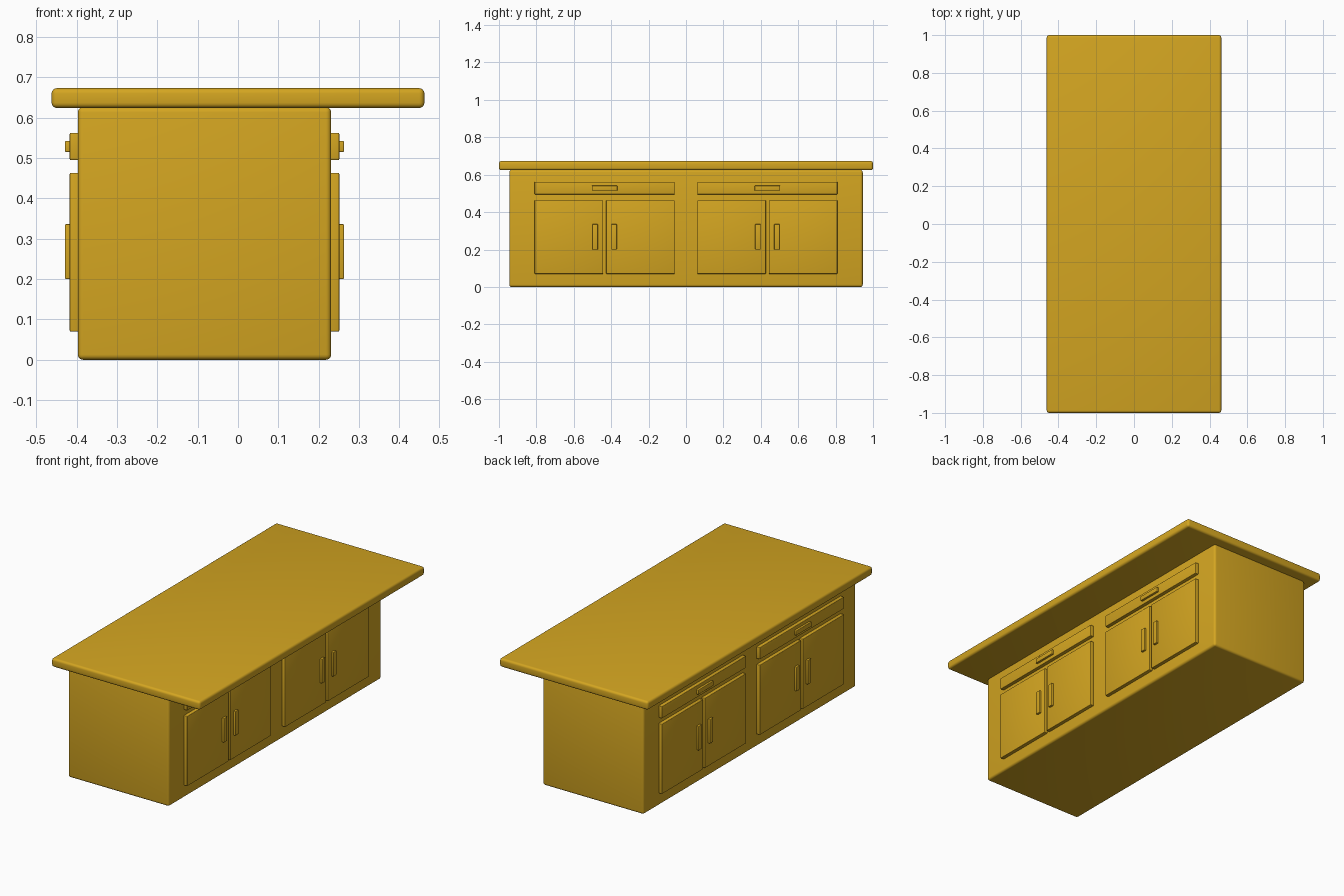
import bpy

if "Cube" in bpy.data.objects:
    bpy.data.objects.remove(bpy.data.objects["Cube"])

wood = bpy.data.materials.new("golden_wood")
wood.diffuse_color = (0.66, 0.38, 0.015, 1)
wood.use_nodes = True
wood.node_tree.nodes["Principled BSDF"].inputs["Base Color"].default_value = wood.diffuse_color

BODY_X = -0.083      # cabinet centre, offset under the worktop
HALF = 0.314         # half depth of the cabinet


def box(name, x, y, z, bevel, segments=3):
    """Bevelled box spanning the given (min, max) ranges."""
    bpy.ops.mesh.primitive_cube_add(size=1, location=[sum(r) / 2 for r in (x, y, z)])
    ob = bpy.context.object
    ob.name = name
    ob.scale = [abs(r[1] - r[0]) for r in (x, y, z)]
    bpy.ops.object.transform_apply(location=False, rotation=False, scale=True)
    mod = ob.modifiers.new("rounded_edges", 'BEVEL')
    mod.width = bevel
    mod.segments = segments
    bpy.ops.object.modifier_apply(modifier=mod.name)
    bpy.ops.object.shade_smooth_by_angle()
    ob.data.materials.append(wood)
    return ob


# Worktop and cabinet body
box("worktop", (-0.462, 0.462), (-1, 1), (0.624, 0.673), 0.013, 4)
box("cabinet_body", (BODY_X - HALF, BODY_X + HALF), (-0.945, 0.945), (0, 0.626), 0.013, 4)

# Matching fronts on both long sides, two cupboards each
for side, sx in (("left", -1), ("right", 1)):
    def depth(a, b):
        return tuple(sorted((BODY_X + sx * (HALF + a), BODY_X + sx * (HALF + b))))

    front, pull = depth(-0.01, 0.02), depth(0.01, 0.032)
    for place, yc in (("front", -0.435), ("back", 0.435)):
        tag = f"{side}_{place}"
        # Drawer with horizontal pull
        box(f"drawer_{tag}", front, (yc - 0.374, yc + 0.374), (0.495, 0.562), 0.003)
        box(f"drawer_handle_{tag}", pull, (yc - 0.068, yc + 0.068), (0.515, 0.542), 0.003)
        # Pair of doors with vertical pulls
        for n, d in ((1, -1), (2, 1)):
            box(f"door_{tag}_{n}", front, sorted((yc + d * 0.008, yc + d * 0.374)),
                (0.07, 0.463), 0.003)
            box(f"door_handle_{tag}_{n}", pull, sorted((yc + d * 0.036, yc + d * 0.065)),
                (0.2, 0.336), 0.003)
